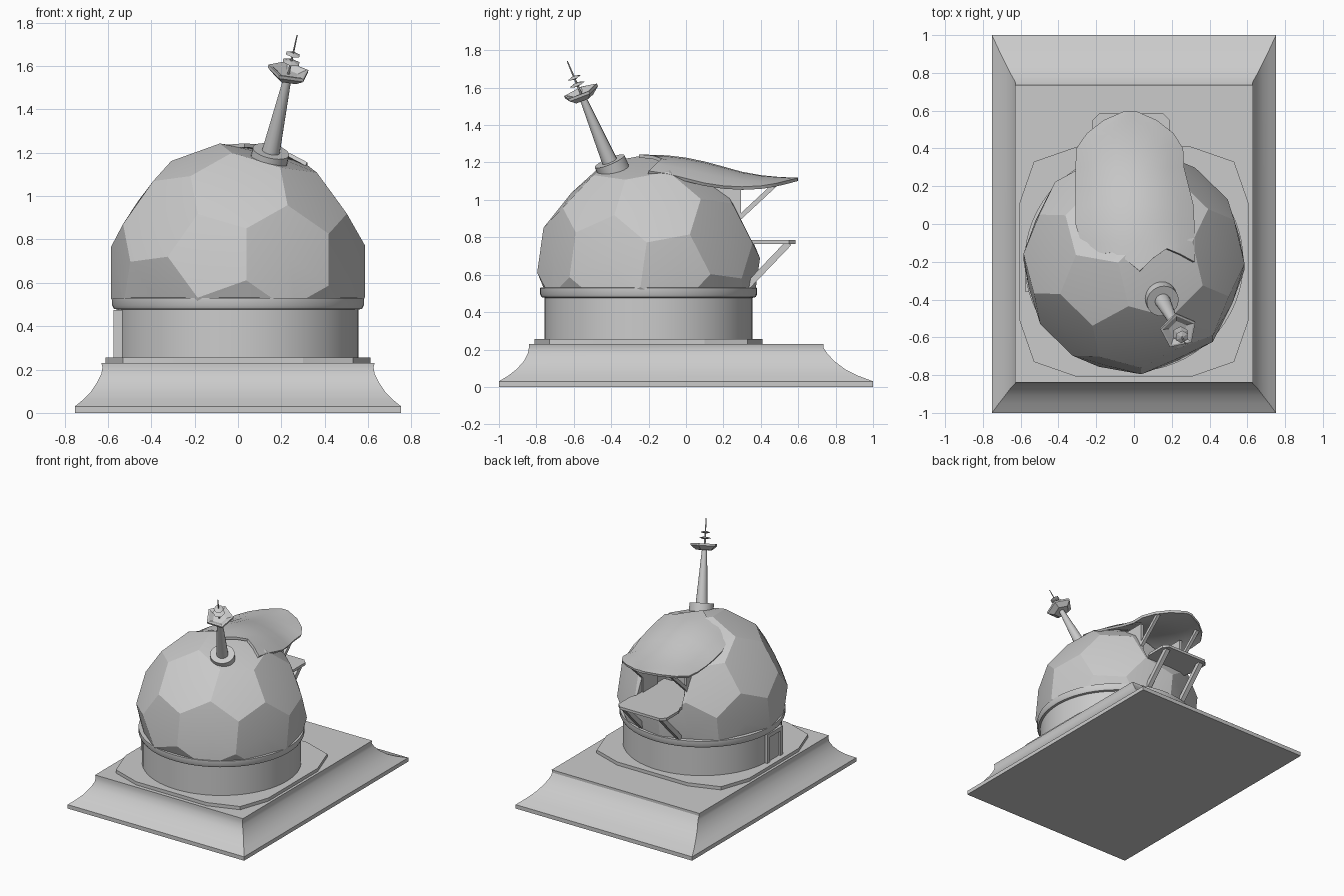
import bpy, bmesh, math
from mathutils import Vector, Matrix

if "Cube" in bpy.data.objects:
    bpy.data.objects.remove(bpy.data.objects["Cube"])

CY = -0.2                      # centre line of the dome and drum


def finish(name, bm, smooth=None):
    bmesh.ops.recalc_face_normals(bm, faces=bm.faces)
    me = bpy.data.meshes.new(name)
    bm.to_mesh(me)
    bm.free()
    ob = bpy.data.objects.new(name, me)
    bpy.context.collection.objects.link(ob)
    if smooth:
        shade(ob, smooth)
    return ob


def activate(ob):
    bpy.ops.object.select_all(action='DESELECT')
    ob.select_set(True)
    bpy.context.view_layer.objects.active = ob


def shade(ob, deg):
    activate(ob)
    bpy.ops.object.shade_smooth_by_angle(angle=math.radians(deg))


def loft(name, rings, smooth=None, cap=True):
    bm = bmesh.new()
    rs = [[bm.verts.new(p) for p in r] for r in rings]
    n = len(rs[0])
    for a, b in zip(rs, rs[1:]):
        for i in range(n):
            j = (i + 1) % n
            bm.faces.new((a[i], a[j], b[j], b[i]))
    if cap:
        bm.faces.new(rs[0])
        bm.faces.new(rs[-1])
    return finish(name, bm, smooth)


def turned(name, profile, n, origin, axis=(0, 0, 1), smooth=None):
    """Solid of revolution from (radius, distance along axis) pairs."""
    rot = Vector(axis).to_track_quat('Z', 'Y')
    o = Vector(origin)
    rings = [[o + rot @ Vector((r * math.cos(math.tau * i / n),
                                r * math.sin(math.tau * i / n), h)) for i in range(n)]
             for r, h in profile]
    return loft(name, rings, smooth)


def box(name, x, y, z):
    return loft(name, [[(x[0], y[0], h), (x[1], y[0], h), (x[1], y[1], h), (x[0], y[1], h)] for h in z])


def strut(name, a, b, w=0.025):
    a, b = Vector(a), Vector(b)
    n = (b - a).cross(Vector((1, 0, 0))).normalized() * w / 2
    s = Vector((w / 2, 0, 0))
    return loft(name, [[p - s - n, p + s - n, p + s + n, p - s + n] for p in (a, b)])


# Plinth with concave flanks (half width, front y, back y, z)
plinth = [(.752, -1, 1, 0), (.752, -1, 1, .03), (.715, -.95, .92, .06), (.68, -.905, .85, .095),
          (.65, -.865, .79, .14), (.63, -.845, .755, .18), (.625, -.84, .735, .21), (.63, -.84, .735, .23)]
loft("plinth", [[(-w, f, z), (w, f, z), (w, b, z), (-w, b, z)] for w, f, b, z in plinth], 30)

# Twelve-sided plate under the drum
quarter = [(.61, .3), (.53, .53), (.3, .61)]
outline = []
for k in range(4):
    for x, y in quarter:
        for _ in range(k):
            x, y = -y, x
        outline.append((x, y + CY))
loft("drum_plate", [[(x, y, z) for x, y in outline] for z in (.225, .255)])

# Drum and collar
turned("drum", [(.556, .25), (.556, .49)], 64, (0, CY, 0), smooth=30)
turned("collar", [(.55, .475), (.572, .48), (.58, .495), (.58, .53), (.55, .532)], 64, (0, CY, 0), smooth=30)

# Door frame on the left of the drum
for i, y in enumerate((-.36, -.2)):
    box(f"door_post_{i}", (-.575, -.5), (y, y + .03), (.25, .475))
box("door_lintel", (-.575, -.5), (-.36, -.17), (.445, .475))
box("door_panel", (-.562, -.5), (-.34, -.19), (.25, .45))

# Dome: truncated icosahedron with slightly swollen pentagons and hexagons
R, C = 0.598, Vector((0, CY, 0.65))
ico = bmesh.new()
bmesh.ops.create_icosphere(ico, subdivisions=1, radius=1)


def frame(d, t):
    d = d.normalized()
    t = (t - d * t.dot(d)).normalized()
    return Matrix((d, t, d.cross(t))).transposed()


ico.verts.ensure_lookup_table()
v0 = ico.verts[0]
v1 = v0.link_edges[0].other_vert(v0)
rot = frame(Vector((-.13, -.57, .08)), Vector((-.06, 0, -.2))) @ frame(v0.co, v1.co).transposed()
bm = bmesh.new()
for e in ico.edges:
    a, b = (v.co for v in e.verts)
    for p in (a.lerp(b, 1 / 3), b.lerp(a, 1 / 3)):
        bm.verts.new(rot @ p.normalized() * R)
ico.free()
bmesh.ops.convex_hull(bm, input=bm.verts[:])
bmesh.ops.dissolve_limit(bm, angle_limit=math.radians(2), verts=bm.verts[:], edges=bm.edges[:])
poked = bmesh.ops.poke(bm, faces=bm.faces[:])
for v in poked['verts']:
    v.co = v.co.normalized() * R * (.96 if len(v.link_edges) == 5 else .947)
bmesh.ops.translate(bm, verts=bm.verts[:], vec=C)
cut = bmesh.ops.bisect_plane(bm, geom=bm.verts[:] + bm.edges[:] + bm.faces[:],
                             plane_co=(0, 0, .5), plane_no=(0, 0, -1), clear_outer=True)
bmesh.ops.holes_fill(bm, edges=[e for e in bm.edges if e.is_boundary], sides=0)
dome = finish("dome", bm)

# Rear opening cut into the dome
cutter = box("opening_cutter", (-.2, .17), (0, .7), (.775, 1.17))
cutter.hide_render = True
mod = dome.modifiers.new("opening", 'BOOLEAN')
mod.operation, mod.solver, mod.object = 'DIFFERENCE', 'EXACT', cutter
activate(dome)
bpy.ops.object.modifier_apply(modifier=mod.name)
bpy.data.objects.remove(cutter)
shade(dome, 18)

# Balcony with clipped corners
deck = [(-.2, .02), (.17, .02), (.17, .36), (.19, .4), (.19, .55), (.155, .585),
        (-.185, .585), (-.22, .55), (-.22, .4), (-.2, .36)]
loft("balcony_deck", [[(x, y, z) for x, y in deck] for z in (.765, .785)])

# Jambs and struts on both sides of the opening
for side, x in (("left", -.2), ("right", .17)):
    box(f"jamb_{side}", (x - .012, x + .012), (.12, .295), (.78, 1.08))
    strut(f"canopy_strut_{side}", (x, .27, .89), (x, .48, 1.085))
    strut(f"balcony_strut_{side}", (x * .85, .32, .53), (x * .85, .55, .77), .035)

# Canopy: arched over the dome, flattening into a rounded brim
# rows of (y, left x, right x, centre z, edge z)
rows = [(-.2, -.26, .32, 1.243, 1.155), (-.1, -.28, .32, 1.238, 1.14), (0, -.31, .32, 1.226, 1.115),
        (.1, -.31, .315, 1.205, 1.09), (.2, -.31, .29, 1.178, 1.075), (.3, -.31, .265, 1.15, 1.07),
        (.4, -.305, .26, 1.132, 1.075), (.48, -.25, .21, 1.124, 1.088), (.55, -.16, .12, 1.12, 1.105),
        (.598, -.05, .01, 1.12, 1.118)]
ragged = [.06, .04, .05, .01, -.05, .02, .07, .04, .0]      # front edge
bm = bmesh.new()
grid = []
for k, (y, xl, xr, zc, ze) in enumerate(rows):
    line = []
    for i in range(9):
        u = i / 4 - 1
        dy = ragged[i] if k == 0 else 0
        line.append(bm.verts.new((xl + (xr - xl) * (u + 1) / 2, y + dy, zc + (ze - zc) * u * u)))
    grid.append(line)
for a, b in zip(grid, grid[1:]):
    for i in range(8):
        bm.faces.new((a[i], a[i + 1], b[i + 1], b[i]))
canopy = finish("canopy", bm)
if canopy.data.polygons[0].normal.z < 0:
    canopy.data.flip_normals()
sol = canopy.modifiers.new("thickness", 'SOLIDIFY')
sol.thickness, sol.offset = .018, -1
activate(canopy)
bpy.ops.object.modifier_apply(modifier=sol.name)
shade(canopy, 35)

# Leaning antenna
foot, tip = Vector((.145, -.395, 1.175)), Vector((.273, -.635, 1.742))
ax = tip - foot
L = ax.length
turned("antenna_foot", [(.086, -.03), (.086, .035)], 24, foot, ax, 30)
turned("antenna_mast", [(.042, .03), (.017, .43)], 16, foot, ax, 30)
turned("antenna_dish", [(.06, .405), (.1, .435), (.1, .45), (.088, .45), (.05, .43)], 5, foot, ax)
turned("antenna_needle", [(.007, .42), (.003, L)], 6, foot, ax)
for i, (h, r) in enumerate(((.49, .044), (.53, .036))):
    turned(f"antenna_disc_{i}", [(r * .3, h - .008), (r, h), (r * .3, h + .008)], 6, foot, ax)
